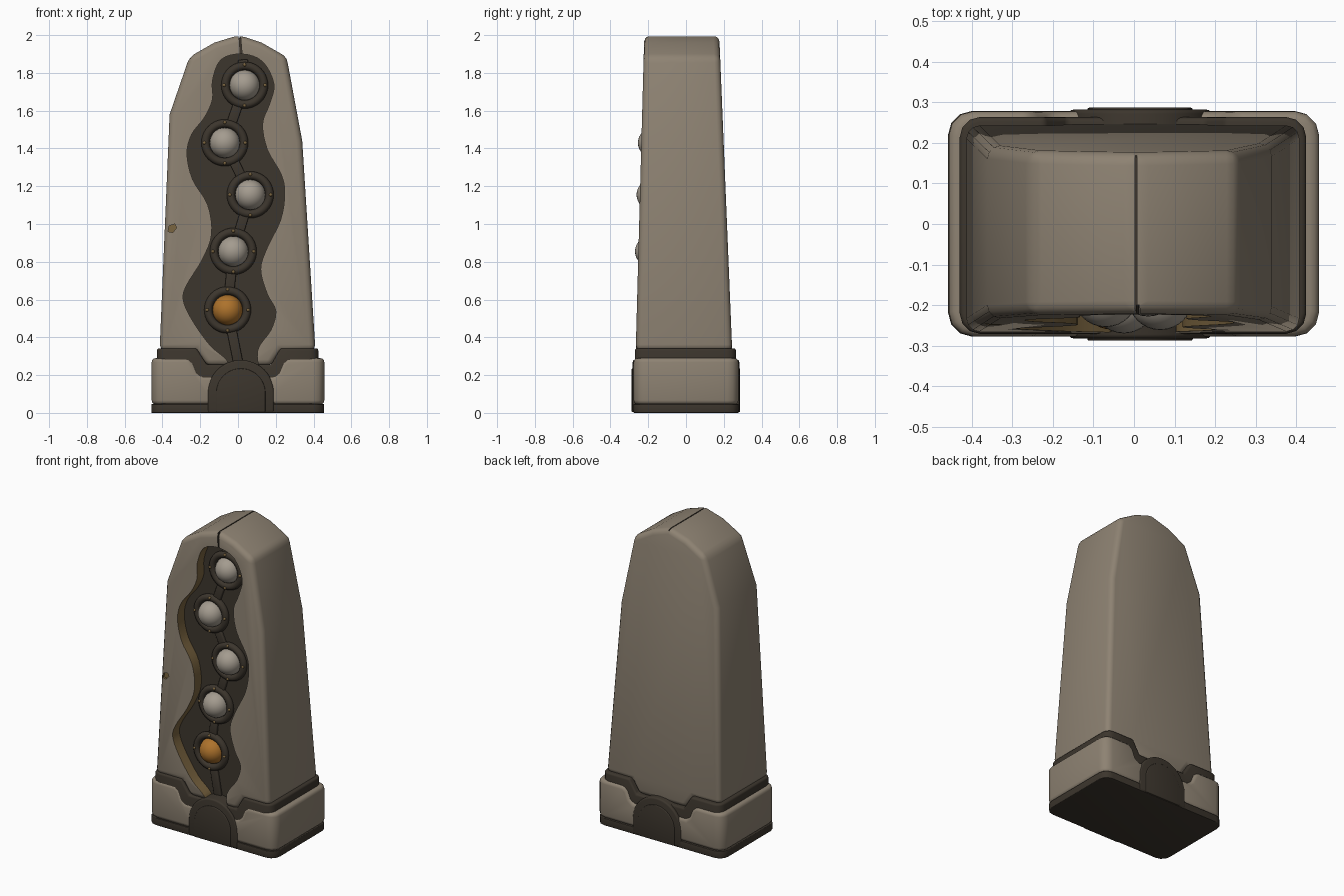
import bpy, bmesh, math
from mathutils import Vector

if "Cube" in bpy.data.objects:
    bpy.data.objects.remove(bpy.data.objects["Cube"])


def material(name, r, g, b):
    m = bpy.data.materials.new(name)
    m.diffuse_color = (r, g, b, 1)
    m.use_nodes = True
    m.node_tree.nodes["Principled BSDF"].inputs["Base Color"].default_value = m.diffuse_color
    return m


STONE = material("warm stone", 0.27, 0.225, 0.17)
PEARL = material("pale orb", 0.37, 0.33, 0.275)
DARK = material("dark bronze", 0.045, 0.036, 0.026)
GOLD = material("old brass", 0.19, 0.125, 0.05)
AMBER = material("amber orb", 0.42, 0.17, 0.025)


def front(z):
    return -0.275 + 0.027 * z


def back(z):
    return 0.258 - 0.041 * z


def activate(ob):
    bpy.ops.object.select_all(action='DESELECT')
    ob.select_set(True)
    bpy.context.view_layer.objects.active = ob


def finish(ob, angle=35):
    activate(ob)
    bpy.ops.object.shade_smooth_by_angle(angle=math.radians(angle))


def apply_all(ob):
    activate(ob)
    for m in list(ob.modifiers):
        bpy.ops.object.modifier_apply(modifier=m.name)


def prism(name, pts, yf, yb, mats, bevel=0.0, corner=0.0, cap=(0, 0, 0)):
    """Front-view outline (x, z) extruded in y; cap = material of front, sides, back."""
    bm = bmesh.new()
    f = [bm.verts.new((x, yf(z), z)) for x, z in pts]
    b = [bm.verts.new((x, yb(z), z)) for x, z in pts]
    bm.faces.new(f).material_index = cap[0]
    bm.faces.new(b[::-1]).material_index = cap[2]
    n = len(pts)
    for i in range(n):
        j = (i + 1) % n
        bm.faces.new((f[i], b[i], b[j], f[j])).material_index = cap[1]
    if corner:
        es = [e for e in bm.edges if all(abs(v.co.x) > 0.4 for v in e.verts)
              and abs(e.verts[0].co.y - e.verts[1].co.y) < 0.02]
        es = [e for e in es if abs(e.verts[0].co.z - e.verts[1].co.z) > 0.02]
        bmesh.ops.bevel(bm, geom=es, offset=corner, segments=3, profile=0.5, affect='EDGES')
    bmesh.ops.recalc_face_normals(bm, faces=bm.faces[:])
    me = bpy.data.meshes.new(name)
    bm.to_mesh(me)
    bm.free()
    ob = bpy.data.objects.new(name, me)
    bpy.context.collection.objects.link(ob)
    for m in mats:
        me.materials.append(m)
    if bevel:
        mod = ob.modifiers.new("bevel", 'BEVEL')
        mod.width, mod.segments = bevel, 3
        mod.limit_method, mod.angle_limit = 'ANGLE', math.radians(35)
        apply_all(ob)
    return ob


def smooth_loop(pts, steps=4):
    """Closed Catmull-Rom curve through the points."""
    out, n = [], len(pts)
    for i in range(n):
        p0, p1, p2, p3 = (Vector(pts[(i + k) % n]) for k in (-1, 0, 1, 2))
        for s in range(steps):
            t = s / steps
            q = 0.5 * (2 * p1 + (p2 - p0) * t + (2 * p0 - 5 * p1 + 4 * p2 - p3) * t * t
                       + (3 * p1 - p0 - 3 * p2 + p3) * t ** 3)
            out.append((q.x, q.y))
    return out


def cut(ob, cutter):
    mod = ob.modifiers.new("cut", 'BOOLEAN')
    mod.operation, mod.solver, mod.object = 'DIFFERENCE', 'EXACT', cutter
    apply_all(ob)
    bpy.data.objects.remove(cutter)


# Standing stone body
outline = [(-0.415, 0.33), (-0.22, 0.33), (-0.165, 0.25), (0.175, 0.25), (0.225, 0.33), (0.41, 0.33),
           (0.34, 1.44), (0.257, 1.885), (0.125, 1.96), (0.005, 2.0), (-0.125, 1.96),
           (-0.257, 1.885), (-0.362, 1.58)]
body_mats = [STONE, GOLD, DARK]
body = prism("stone_body", outline, front, back, body_mats, bevel=0.032)

# Winding recess in the front
recess = [(0.02, 1.9), (0.13, 1.86), (0.19, 1.74), (0.165, 1.63), (0.13, 1.53), (0.155, 1.395),
          (0.23, 1.26), (0.247, 1.155), (0.225, 1.02), (0.155, 0.875), (0.12, 0.76), (0.155, 0.63),
          (0.2, 0.54), (0.175, 0.44), (0.105, 0.335), (0.1, 0.2), (-0.02, 0.2), (-0.06, 0.28),
          (-0.15, 0.36), (-0.245, 0.495), (-0.29, 0.6), (-0.27, 0.68), (-0.19, 0.81), (-0.14, 0.945),
          (-0.16, 1.1), (-0.24, 1.235), (-0.27, 1.37), (-0.245, 1.475), (-0.177, 1.565),
          (-0.135, 1.66), (-0.135, 1.76), (-0.09, 1.87)]
DEPTH = 0.07
cut(body, prism("recess_cutter", smooth_loop(recess), lambda z: front(z) - 0.1,
                lambda z: front(z) + DEPTH, body_mats, cap=(1, 1, 2)))

# Crack over the top and small chip in the front
cut(body, prism("crack_cutter", [(0.002, 1.985), (0.008, 1.985), (0.008, 2.05), (0.002, 2.05)],
                lambda z: -0.4, lambda z: 0.4, body_mats, cap=(2, 2, 2)))
cut(body, prism("front_crack_cutter", [(0.015, 1.86), (0.025, 1.86), (0.009, 2.05), (0.001, 2.05)],
                lambda z: -0.4, lambda z: -0.2, body_mats, cap=(2, 2, 2)))
cut(body, prism("chip_cutter", [(-0.37, 0.96), (-0.345, 0.955), (-0.325, 0.98), (-0.335, 1.0), (-0.365, 0.99)],
                lambda z: -0.4, lambda z: front(z) + 0.015, body_mats, cap=(1, 1, 1)))
finish(body)

# Dark band and core under the stone
core = [(-0.43, 0.02), (-0.43, 0.342), (-0.22, 0.342), (-0.165, 0.255), (0.175, 0.255),
        (0.225, 0.342), (0.425, 0.342), (0.425, 0.02)]
finish(prism("dark_band", core, lambda z: -0.271, lambda z: 0.264, [DARK], bevel=0.012, corner=0.05))

# Stone foot blocks and dark plinth
for side, name in ((-1, "left_foot_block"), (1, "right_foot_block")):
    pts = [(0.457, 0.045), (0.457, 0.29), (0.262, 0.29), (0.235, 0.265), (0.215, 0.215),
           (0.19, 0.195), (0.12, 0.195), (0.12, 0.045)]
    pts = [(side * x, z) for x, z in pts]
    finish(prism(name, pts, lambda z: -0.277, lambda z: 0.278, [STONE], bevel=0.022, corner=0.06))
plinth = [(-0.459, 0), (-0.459, 0.047), (0.456, 0.047), (0.456, 0)]
finish(prism("plinth", plinth, lambda z: -0.278, lambda z: 0.279, [DARK], bevel=0.004, corner=0.06))


# Arched bosses on front and back
def arch(r, cx=0.015, cz=0.105):
    pts = [(cx + r * math.cos(a), cz + r * math.sin(a))
           for a in (math.pi * i / 24 for i in range(25))]
    return pts + [(cx - r, 0.004), (cx + r, 0.004)]


finish(prism("arch_boss", arch(0.175), lambda z: -0.282, lambda z: 0.282, [DARK], bevel=0.01))
finish(prism("arch_plate", arch(0.13), lambda z: -0.288, lambda z: 0.287, [DARK], bevel=0.005))

# Orbs in rings, with four brass studs each
orbs = [(0.035, 1.735), (-0.07, 1.43), (0.065, 1.155), (-0.025, 0.855), (-0.055, 0.545)]
for i, (x, z) in enumerate(orbs):
    floor = front(z) + DEPTH
    y = floor + (0.01 if i in (0, 4) else -0.008)
    bpy.ops.mesh.primitive_uv_sphere_add(segments=32, ring_count=16, radius=0.08, location=(x, y, z))
    orb = bpy.context.object
    orb.name = "orb_%d" % (i + 1)
    orb.data.materials.append(AMBER if i == 4 else PEARL)
    finish(orb, 60)
    bpy.ops.mesh.primitive_torus_add(major_radius=0.102, minor_radius=0.022, major_segments=40,
                                     minor_segments=10, location=(x, floor - 0.006, z),
                                     rotation=(math.pi / 2, 0, 0))
    ring = bpy.context.object
    ring.name = "orb_ring_%d" % (i + 1)
    ring.data.materials.append(DARK)
    finish(ring, 60)
    for k in range(4):
        a = k * math.pi / 2
        bpy.ops.mesh.primitive_uv_sphere_add(
            segments=10, ring_count=6, radius=0.009,
            location=(x + 0.108 * math.cos(a), floor - 0.026, z + 0.108 * math.sin(a)))
        stud = bpy.context.object
        stud.name = "stud_%d_%d" % (i + 1, k + 1)
        stud.data.materials.append(GOLD)
        finish(stud, 60)

# Links joining the rings from the top of the recess down to the arch
nodes = [(0.02, 1.97)] + orbs + [(0.02, 0.17)]
for i in range(len(nodes) - 1):
    a, b = Vector(nodes[i]), Vector(nodes[i + 1])
    d = (b - a).normalized()
    n = Vector((-d.y, d.x))
    a, b = a + d * 0.1, b - d * 0.1
    pts = [tuple(a + n * 0.026), tuple(b + n * 0.026), tuple(b - n * 0.026), tuple(a - n * 0.026)]
    finish(prism("link_%d" % (i + 1), pts, lambda z: front(z) + DEPTH - 0.016,
                 lambda z: front(z) + DEPTH + 0.01, [DARK], bevel=0.006))
